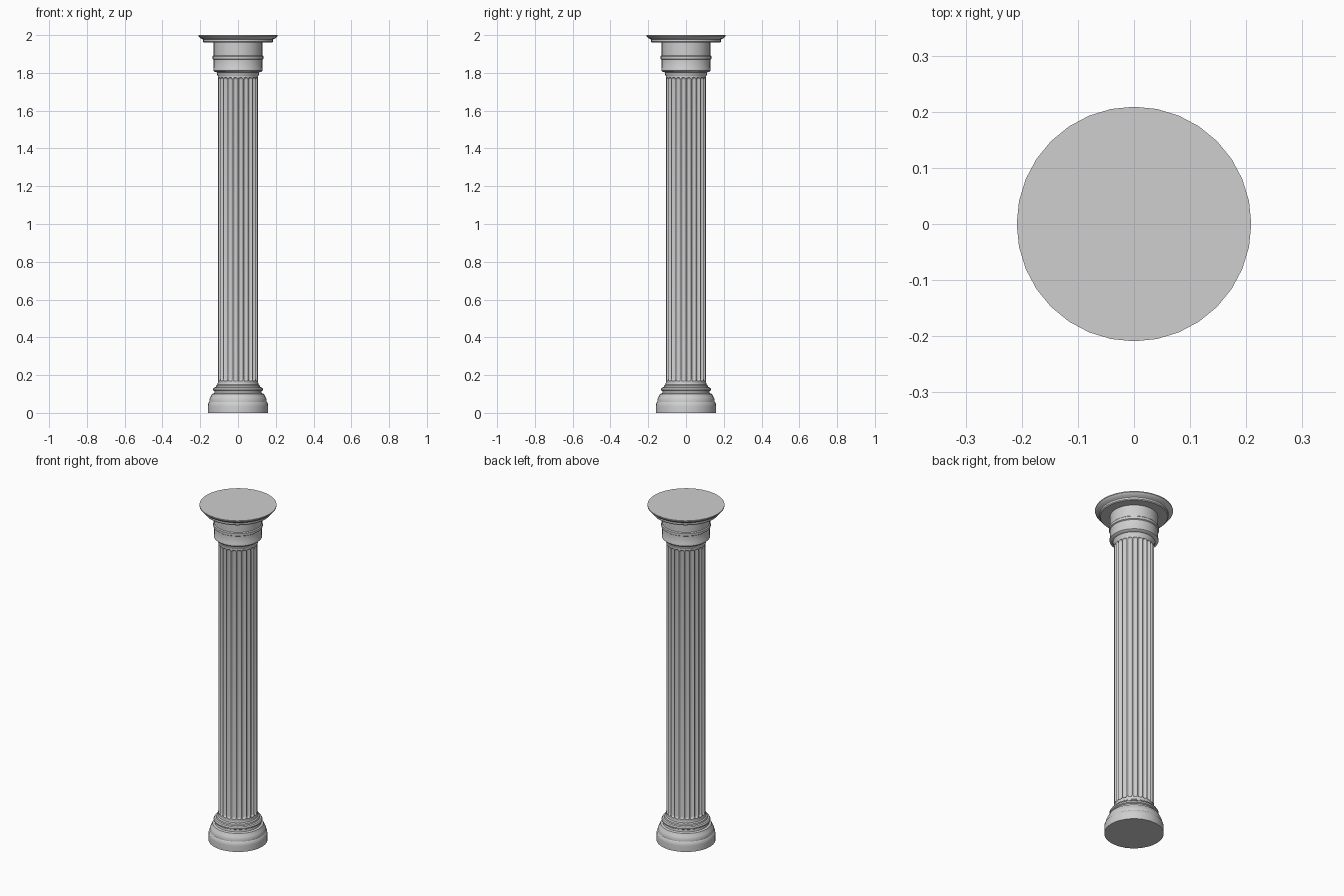
import bpy, bmesh, math

if "Cube" in bpy.data.objects:
    bpy.data.objects.remove(bpy.data.objects["Cube"])

stone = bpy.data.materials.new("grey stone")
stone.diffuse_color = (0.62, 0.62, 0.62, 1)
stone.use_nodes = True
stone.node_tree.nodes["Principled BSDF"].inputs["Base Color"].default_value = stone.diffuse_color


def finish(bm, name):
    bmesh.ops.recalc_face_normals(bm, faces=bm.faces)
    me = bpy.data.meshes.new(name)
    bm.to_mesh(me)
    bm.free()
    me.materials.append(stone)
    ob = bpy.data.objects.new(name, me)
    bpy.context.collection.objects.link(ob)
    bpy.ops.object.select_all(action='DESELECT')
    ob.select_set(True)
    bpy.context.view_layer.objects.active = ob
    bpy.ops.object.shade_smooth_by_angle(angle=math.radians(30))


def skin(name, n, heights, radius):
    """Stack closed rings; radius(ring index, segment index) shapes them."""
    bm = bmesh.new()
    rings = []
    for k, z in enumerate(heights):
        ring = []
        for i in range(n):
            a, r = math.tau * i / n, radius(k, i)
            ring.append(bm.verts.new((r * math.cos(a), r * math.sin(a), z)))
        rings.append(ring)
    for lo, hi in zip(rings, rings[1:]):
        for i in range(n):
            j = (i + 1) % n
            bm.faces.new((lo[i], lo[j], hi[j], hi[i]))
    bm.faces.new(rings[0][::-1])
    bm.faces.new(rings[-1])
    finish(bm, name)


def turned(name, profile):
    skin(name, 32, [z for r, z in profile], lambda k, i: profile[k][0])


# Moulded base
turned("base", [
    (0.160, 0), (0.160, 0.035), (0.158, 0.05), (0.152, 0.058), (0.152, 0.07),
    (0.147, 0.082), (0.143, 0.088), (0.138, 0.1), (0.126, 0.104),
    (0.124, 0.115), (0.131, 0.119), (0.132, 0.127), (0.127, 0.134),
    (0.118, 0.137), (0.116, 0.145), (0.109, 0.15), (0.107, 0.16)])

# Fluted shaft: channels with rounded ends
FLUTES, SUB = 24, 8
R, DEPTH, HALF = 0.107, 0.010, 0.012
BOTTOM, TOP = 0.168, 1.775
steps = [0, 0.1, 0.3, 0.6, 1.0]
low = [BOTTOM + HALF * s for s in steps]
high = [TOP - HALF * s for s in reversed(steps)]
heights = [0.15] + low + high + [1.80]


def shaft_radius(k, i):
    z = heights[k]
    u = ((i % SUB) - SUB / 2) / (SUB / 2 - 0.8)
    t = max(0, BOTTOM + HALF - z, z - TOP + HALF) / HALF
    return R - DEPTH * math.sqrt(max(0, 1 - u * u - t * t))


skin("fluted_shaft", FLUTES * SUB, heights, shaft_radius)

# Capital neck with bands
turned("capital_neck", [
    (0.107, 1.782), (0.110, 1.79), (0.113, 1.803), (0.124, 1.806),
    (0.131, 1.812), (0.131, 1.822), (0.129, 1.826), (0.129, 1.87),
    (0.134, 1.874), (0.134, 1.888), (0.129, 1.893), (0.129, 1.965)])

# Round slab on top
turned("top_slab", [
    (0.125, 1.96), (0.181, 1.96), (0.185, 1.965), (0.185, 1.976),
    (0.189, 1.979), (0.198, 1.983), (0.205, 1.989), (0.209, 1.994),
    (0.209, 2.0)])
